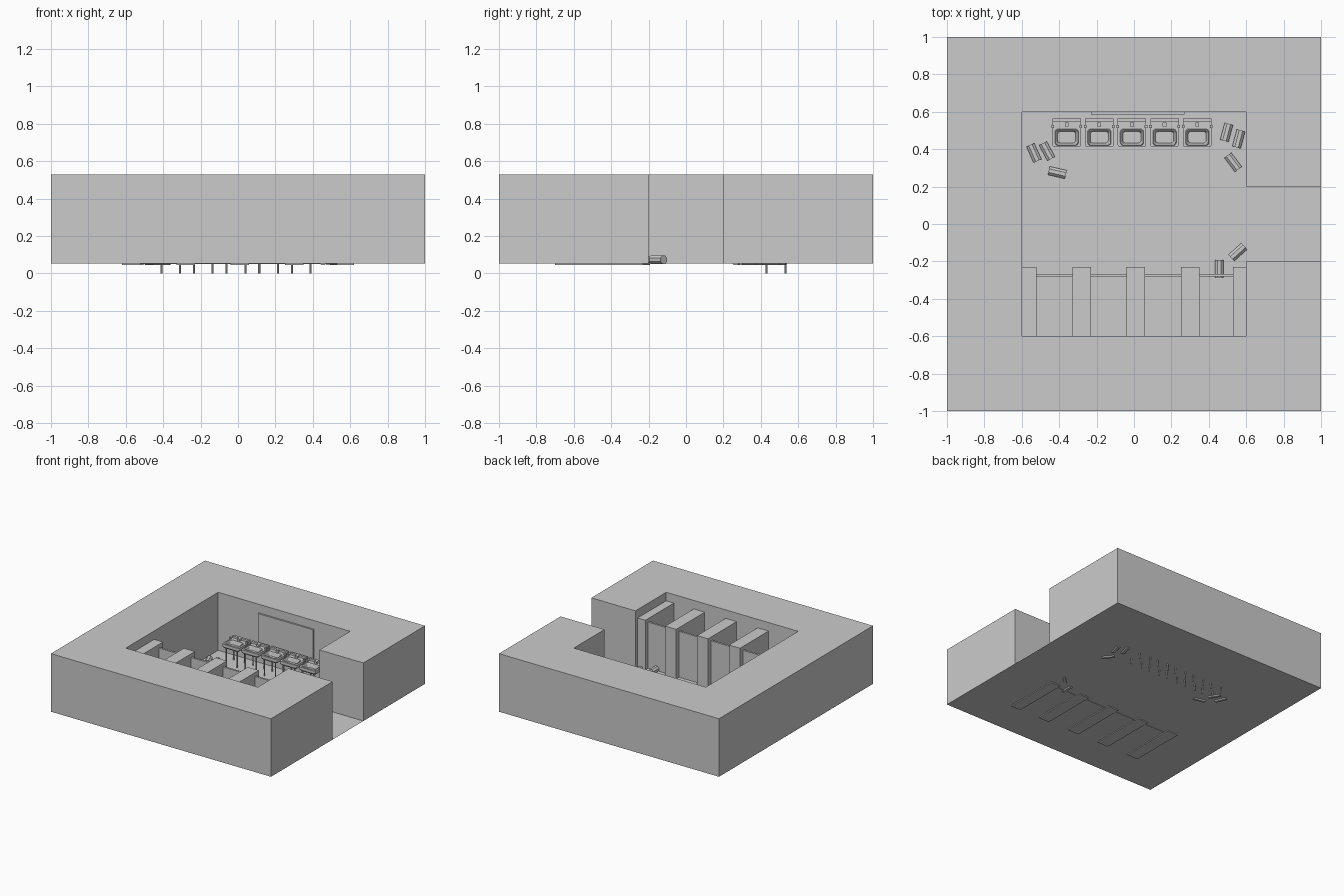
import bpy, bmesh
from math import radians, cos, sin, pi
from mathutils import Matrix, Vector

if "Cube" in bpy.data.objects:
    bpy.data.objects.remove(bpy.data.objects["Cube"])

FLOOR, TOP = 0.053, 0.53


def finish(name, bm, normals=True):
    if normals:
        bmesh.ops.recalc_face_normals(bm, faces=bm.faces)
    me = bpy.data.meshes.new(name)
    bm.to_mesh(me)
    bm.free()
    ob = bpy.data.objects.new(name, me)
    bpy.context.collection.objects.link(ob)
    return ob


def add_box(bm, x0, x1, y0, y1, z0, z1):
    m = Matrix.LocRotScale(((x0 + x1) / 2, (y0 + y1) / 2, (z0 + z1) / 2), None,
                           Vector((x1 - x0, y1 - y0, z1 - z0)))
    bmesh.ops.create_cube(bm, size=1, matrix=m)


def box(name, *b):
    bm = bmesh.new()
    add_box(bm, *b)
    return finish(name, bm)


def rounded_ring(bm, cx, cy, hx, hy, r, z, seg=4):
    # closed loop of vertices around a rounded rectangle
    out = []
    for k, (sx, sy) in enumerate([(1, 1), (-1, 1), (-1, -1), (1, -1)]):
        for i in range(seg + 1):
            a = pi / 2 * (k + i / seg)
            out.append(bm.verts.new((cx + sx * (hx - r) + r * cos(a),
                                     cy + sy * (hy - r) + r * sin(a), z)))
    return out


def loft(bm, rings):
    for a, b in zip(rings, rings[1:]):
        n = len(a)
        for i in range(n):
            bm.faces.new((a[i], a[(i + 1) % n], b[(i + 1) % n], b[i]))


# floor sheet
bm = bmesh.new()
bm.faces.new([bm.verts.new(p) for p in
              [(-1, -1, FLOOR), (1, -1, FLOOR), (1, 1, FLOOR), (-1, 1, FLOOR)]])
finish("floor", bm, False)

# thick walls: C-shaped plan with a doorway on the right
plan = [(1, -.2), (.6, -.2), (.6, -.6), (-.6, -.6), (-.6, .6), (.6, .6),
        (.6, .2), (1, .2), (1, 1), (-1, 1), (-1, -1), (1, -1)]
bm = bmesh.new()
low = [bm.verts.new((x, y, FLOOR)) for x, y in plan]
high = [bm.verts.new((x, y, TOP)) for x, y in plan]
loft(bm, [low, high])
bm.faces.new(high)
finish("walls", bm)

# stall partitions and doors
parts = [(-.62, -.52), (-.33, -.23), (-.04, .06), (.25, .35), (.53, .62)]
for x0, x1 in parts:
    box("stall_partition", x0, x1, -.7, -.23, .046, .46)
for (_, a), (b, _) in zip(parts, parts[1:]):
    box("stall_door", a - .005, b + .005, -.282, -.266, .05, .43)

# mirror on the back wall
box("mirror", -.23, .27, .586, .602, .215, .46)


def sink(cx):
    # basin body: outer skirt, flat rim, recessed bowl
    bm = bmesh.new()
    cy, by = .488, .464
    rings = [rounded_ring(bm, cx, cy, .066, .066, .012, .188),
             rounded_ring(bm, cx, cy, .076, .075, .010, .203),
             rounded_ring(bm, cx, cy, .076, .075, .010, .222),
             rounded_ring(bm, cx, by, .063, .045, .018, .222),
             rounded_ring(bm, cx, by, .060, .042, .018, .227),
             rounded_ring(bm, cx, by, .055, .037, .016, .222),
             rounded_ring(bm, cx, by, .048, .030, .014, .195)]
    loft(bm, rings)
    bm.faces.new(rings[0])
    bm.faces.new(rings[-1])
    finish("sink_basin", bm)
    # backsplash, side knobs and tap
    box("sink_backsplash", cx - .076, cx + .076, .547, .565, .2, .238)
    bm = bmesh.new()
    for s in (-1, 1):
        x = cx + s * .075
        add_box(bm, x - .007, x + .007, .512, .53, .205, .236)
    finish("sink_knobs", bm)
    bm = bmesh.new()
    add_box(bm, cx - .010, cx + .010, .522, .543, .22, .24)
    finish("sink_tap", bm)
    # four thin legs
    bm = bmesh.new()
    for s in (-1, 1):
        for y in (.431, .531):
            bmesh.ops.create_cone(bm, cap_ends=True, segments=8, radius1=.0055,
                                  radius2=.0055, depth=.2,
                                  matrix=Matrix.Translation((cx + s * .05, y, .1)))
    finish("sink_legs", bm)


for i in range(5):
    sink(-.36 + i * .1745)

# six-sided rolls scattered on the floor: x, y, heading
rolls = [(-.535, .38, -66), (-.465, .39, -62), (-.41, .275, -13),
         (.495, .49, 75), (.56, .455, 75), (.53, .33, -53),
         (.555, -.15, 42), (.455, -.24, 90)]
for k, (x, y, a) in enumerate(rolls):
    bm = bmesh.new()
    z = .074 if k == 6 else .068
    m = (Matrix.Translation((x, y, z)) @ Matrix.Rotation(radians(a), 4, 'Z')
         @ Matrix.Rotation(pi / 2, 4, 'Y'))
    bmesh.ops.create_cone(bm, cap_ends=True, segments=8, radius1=.025,
                          radius2=.025, depth=.094,
                          matrix=m @ Matrix.Rotation(pi / 8, 4, 'Z'))
    finish("floor_roll", bm)
